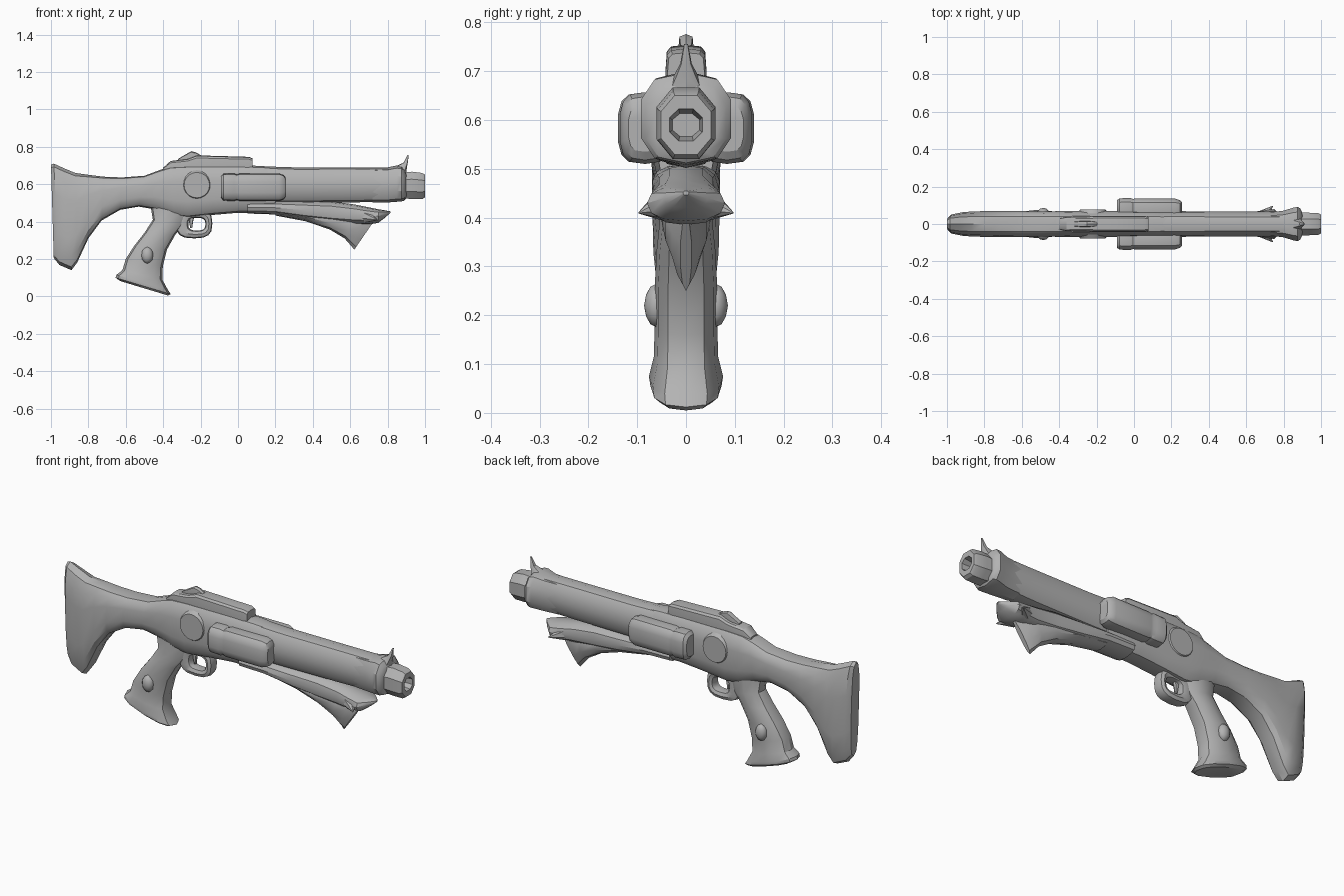
import bpy, bmesh, math
from mathutils import Vector

grey = bpy.data.materials.new("grey")
grey.diffuse_color = (0.45, 0.45, 0.45, 1)


def spow(v, e):
    return math.copysign(abs(v) ** e, v)


def finish(bm, name, angle=32):
    bmesh.ops.recalc_face_normals(bm, faces=bm.faces)
    me = bpy.data.meshes.new(name)
    bm.to_mesh(me)
    bm.free()
    ob = bpy.data.objects.new(name, me)
    bpy.context.collection.objects.link(ob)
    me.materials.append(grey)
    bpy.ops.object.select_all(action='DESELECT')
    ob.select_set(True)
    bpy.context.view_layer.objects.active = ob
    bpy.ops.object.shade_smooth_by_angle(angle=math.radians(angle))
    return ob


def loft(name, stations, n=12, e=0.65, y=0.0, closed=False, turn=0.0, angle=32):
    """Skin rings; each station is (top x, top z, bottom x, bottom z, half width)."""
    bm = bmesh.new()
    rings = []
    for tx, tz, bx, bz, w in stations:
        ring = []
        for i in range(n):
            a = 2 * math.pi * (i + turn) / n
            c, s = spow(math.cos(a), e), spow(math.sin(a), e)
            ring.append(bm.verts.new(((tx + bx) / 2 + c * (tx - bx) / 2, y + w * s,
                                      (tz + bz) / 2 + c * (tz - bz) / 2)))
        rings.append(ring)
    pairs = list(zip(rings, rings[1:]))
    if closed:
        pairs.append((rings[-1], rings[0]))
    else:
        bm.faces.new(rings[0])
        bm.faces.new(rings[-1])
    for r, q in pairs:
        for i in range(n):
            j = (i + 1) % n
            bm.faces.new((r[i], r[j], q[j], q[i]))
    return finish(bm, name, angle)


def along(rows):
    """Upright stations (x, top, bottom, half width)."""
    return [(x, t, x, b, w) for x, t, b, w in rows]


def spike(name, base, radius, tip):
    base, tip = Vector(base), Vector(tip)
    bm = bmesh.new()
    d = tip - base
    bmesh.ops.create_cone(bm, cap_ends=True, segments=7, radius1=radius,
                          radius2=0.002, depth=d.length)
    m = d.to_track_quat('Z', 'Y').to_matrix().to_4x4()
    m.translation = (base + tip) / 2
    bm.transform(m)
    return finish(bm, name)


# Shoulder stock flowing into the receiver
loft("stock_and_receiver", [
    (-1.0, .705, -.985, .205, .032), (-.985, .71, -.955, .168, .052),
    (-.93, .685, -.89, .14, .064), (-.87, .66, -.86, .18, .068),
    (-.8, .65, -.8, .31, .07), (-.72, .64, -.73, .405, .071),
    (-.62, .636, -.63, .463, .071), (-.5, .645, -.53, .48, .067),
    (-.42, .675, -.44, .465, .069), (-.36, .695, -.34, .43, .071),
    (-.27, .7, -.27, .42, .072), (-.14, .7, -.14, .435, .072),
    (0, .7, 0, .447, .071), (.12, .698, .12, .447, .069), (.2, .69, .2, .46, .06)],
    n=14, e=.65)

# Barrel, flared collar and sight fin
loft("barrel", along([(.05, .698, .5, .07), (.3, .69, .5, .068),
                      (.6, .69, .502, .066), (.84, .69, .508, .068)]), n=12, e=.8)
loft("collar", along([(.72, .687, .503, .064), (.8, .69, .502, .074), (.85, .7, .506, .09),
                      (.875, .697, .508, .096), (.89, .68, .512, .085),
                      (.9, .66, .525, .062)]), n=10, e=.75)
loft("sight_fin", [(.79, .675, .9, .66, .04), (.845, .696, .903, .69, .024),
                   (.885, .715, .908, .715, .012), (.907, .756, .913, .756, .004)], n=8)

# Muzzle with a recessed bore
loft("muzzle", along([(.86, .665, .522, .066), (.93, .672, .515, .065), (.985, .665, .515, .062),
                      (1.0, .655, .525, .055), (1.0, .625, .555, .036),
                      (.93, .615, .565, .03)]), n=8, e=.9, turn=.5)

# Fore-end shell and its clawed tip
loft("fore_end", along([(.05, .51, .443, .069), (.2, .51, .438, .069), (.36, .51, .41, .067),
                        (.5, .508, .392, .062), (.62, .492, .385, .062),
                        (.7, .476, .385, .074), (.75, .466, .393, .08),
                        (.785, .46, .42, .045), (.815, .455, .446, .006)]), n=12, e=.85)
loft("claw_keel", [(.2, .47, .2, .432, .05), (.38, .47, .36, .402, .054),
                   (.52, .45, .49, .358, .052), (.62, .44, .57, .31, .044),
                   (.68, .42, .605, .27, .03), (.725, .4, .622, .25, .012)], n=10, e=.95)
for s, side in ((-1, "front"), (1, "back")):
    spike("claw_barb_" + side, (.69, s * .045, .425), .034, (.742, s * .096, .41))

# Top cover with rear sight
loft("top_cover", along([(-.4, .688, .65, .03), (-.36, .724, .65, .038), (-.27, .735, .65, .04),
                         (-.22, .754, .65, .042), (.06, .746, .65, .042),
                         (.078, .738, .65, .038)]), n=12, e=.45)
loft("rear_sight", along([(-.32, .735, .71, .013), (-.27, .765, .71, .016),
                          (-.25, .776, .71, .016), (-.225, .77, .71, .015),
                          (-.19, .75, .71, .012)]), n=8, e=.5)

# Side canisters
for s, side in ((-1, "front"), (1, "back")):
    loft("canister_" + side, along([
        (-.092, .64, .53, .042), (-.078, .656, .512, .054), (-.02, .657, .51, .056),
        (-.006, .652, .515, .051), (.01, .657, .51, .053), (.22, .657, .51, .052),
        (.245, .648, .518, .044), (.256, .63, .535, .034)]), n=14, e=.62, y=s * .084)

# Round side bosses
bm = bmesh.new()
for s in (-1, 1):
    r = bmesh.ops.create_cone(bm, cap_ends=True, segments=20, radius1=.08, radius2=.068, depth=.02)
    bmesh.ops.rotate(bm, verts=r["verts"], cent=(0, 0, 0),
                     matrix=Vector((0, s, 0)).to_track_quat('Z', 'Y').to_matrix())
    bmesh.ops.translate(bm, verts=r["verts"], vec=(-.22, s * .067, .595))
finish(bm, "side_bosses")

# Pistol grip with flared foot
loft("grip", [
    (-.47, .5, -.27, .44, .05), (-.455, .41, -.3, .375, .054), (-.5, .34, -.335, .33, .06),
    (-.555, .27, -.38, .25, .064), (-.6, .2, -.402, .16, .064),
    (-.618, .14, -.405, .09, .066), (-.65, .115, -.375, .035, .076),
    (-.655, .1, -.36, .012, .073), (-.63, .082, -.375, .005, .06)], n=12, e=.8)

# Grip studs
for s, side in ((-1, "front"), (1, "back")):
    bm = bmesh.new()
    bmesh.ops.create_icosphere(bm, subdivisions=2, radius=1)
    bmesh.ops.scale(bm, verts=bm.verts, vec=(.032, .026, .045))
    bmesh.ops.translate(bm, verts=bm.verts, vec=(-.485, s * .06, .22))
    finish(bm, "grip_stud_" + side)

# Trigger guard loop and trigger
guard = []
for i in range(16):
    a = 2 * math.pi * i / 16
    c, s = spow(math.cos(a), .7), spow(math.sin(a), .7)
    guard.append((-.235 + .098 * c, .39 + .08 * s, -.22 + .046 * c, .386 + .034 * s, .032))
loft("trigger_guard", guard, n=8, e=.7, closed=True)
loft("trigger", [(-.26, .44, -.23, .44, .01), (-.262, .4, -.24, .4, .01),
                 (-.255, .365, -.245, .365, .007)], n=6)
